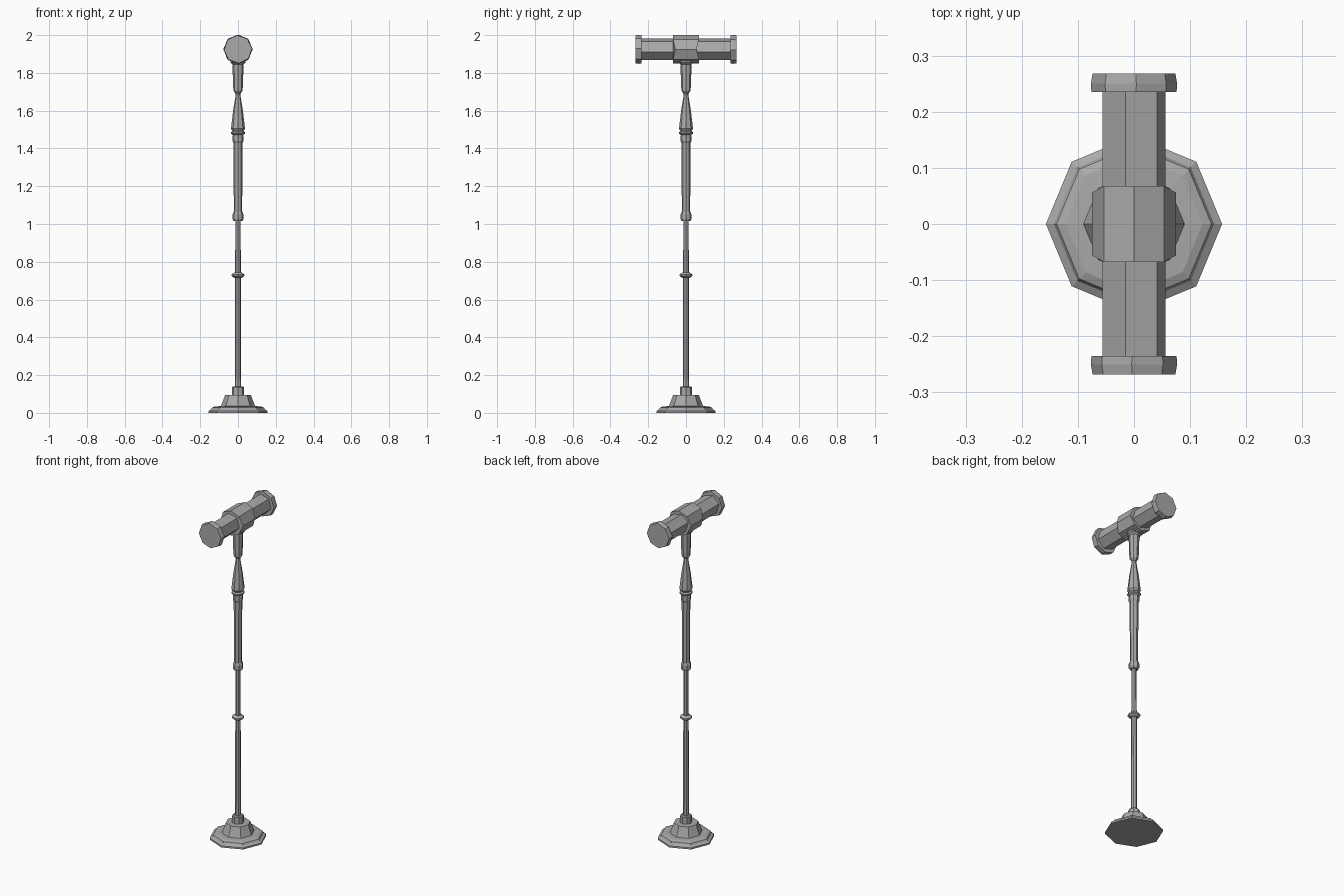
import bpy, math
from math import cos, sin, radians
from mathutils import Matrix

cube = bpy.data.objects.get("Cube")
if cube:
    bpy.data.objects.remove(cube, do_unlink=True)

metal = bpy.data.materials.new("dull grey metal")
metal.use_nodes = True
GREY = (0.4, 0.4, 0.4, 1)
metal.diffuse_color = GREY
metal.node_tree.nodes["Principled BSDF"].inputs["Base Color"].default_value = GREY

HEAD_Z = 1.925
# Turns a part lathed around z so that it lies along y at head height
LAY = Matrix.Translation((0, 0, HEAD_Z)) @ Matrix.Rotation(radians(90), 4, "X")


def lathe(name, profile, sides=8, turn=0, matrix=None):
    """Faceted solid of revolution from (radius, height) pairs, capped at both ends."""
    verts, faces = [], []
    for r, z in profile:
        for i in range(sides):
            a = radians(turn) + math.tau * i / sides
            verts.append((r * cos(a), r * sin(a), z))
    for k in range(len(profile) - 1):
        for i in range(sides):
            j = (i + 1) % sides
            a, b = k * sides, (k + 1) * sides
            faces.append((a + i, a + j, b + j, b + i))
    faces.append(tuple(reversed(range(sides))))
    faces.append(tuple(range(len(verts) - sides, len(verts))))
    mesh = bpy.data.meshes.new(name)
    mesh.from_pydata(verts, [], faces)
    if matrix:
        mesh.transform(matrix)
    mesh.materials.append(metal)
    obj = bpy.data.objects.new(name, mesh)
    bpy.context.collection.objects.link(obj)
    return obj


# Stepped foot
lathe("foot", [(0.157, 0), (0.157, 0.01), (0.143, 0.018), (0.138, 0.028),
               (0.122, 0.034), (0.09, 0.036), (0.068, 0.095)])
lathe("foot_collar", [(0.032, 0.09), (0.032, 0.135), (0.027, 0.14)])

# Shaft and its rings
lathe("lower_shaft", [(0.017, 0.13), (0.014, 1.03)])
lathe("shaft_ring", [(0.02, 0.715), (0.034, 0.725), (0.034, 0.733), (0.02, 0.742)])
lathe("grip_collar", [(0.022, 1.015), (0.029, 1.025), (0.029, 1.05), (0.023, 1.065)])
lathe("upper_shaft", [(0.022, 1.05), (0.024, 1.45)])
lathe("upper_collar", [(0.024, 1.43), (0.029, 1.44), (0.029, 1.465), (0.026, 1.475)])
lathe("upper_ring", [(0.026, 1.47), (0.037, 1.478), (0.037, 1.486), (0.028, 1.495)])

# Tapered neck and socket under the head
lathe("tapered_neck", [(0.028, 1.49), (0.037, 1.505), (0.026, 1.6),
                       (0.013, 1.68), (0.011, 1.705)])
lathe("head_socket", [(0.013, 1.69), (0.024, 1.705), (0.026, 1.73), (0.029, 1.83),
                      (0.029, 1.845), (0.041, 1.855), (0.041, 1.875)])

# Hammer head: bar, middle block and two striking caps
lathe("head_bar", [(0.058, -0.25), (0.058, 0.25)], sides=6, turn=-15, matrix=LAY)

block = lathe("head_block", [(0.075, -0.068), (0.075, 0.068)], matrix=LAY)
for v in block.data.vertices:
    if abs(v.co.x) > 0.07:          # side corners are cut back
        v.co.y *= 0.82

for side, name in ((1, "front_cap"), (-1, "back_cap")):
    cap = lathe(name, [(0.076, 0.235), (0.077, 0.25), (0.074, 0.268)], turn=3,
                matrix=LAY if side > 0 else LAY @ Matrix.Rotation(math.pi, 4, "Y"))
